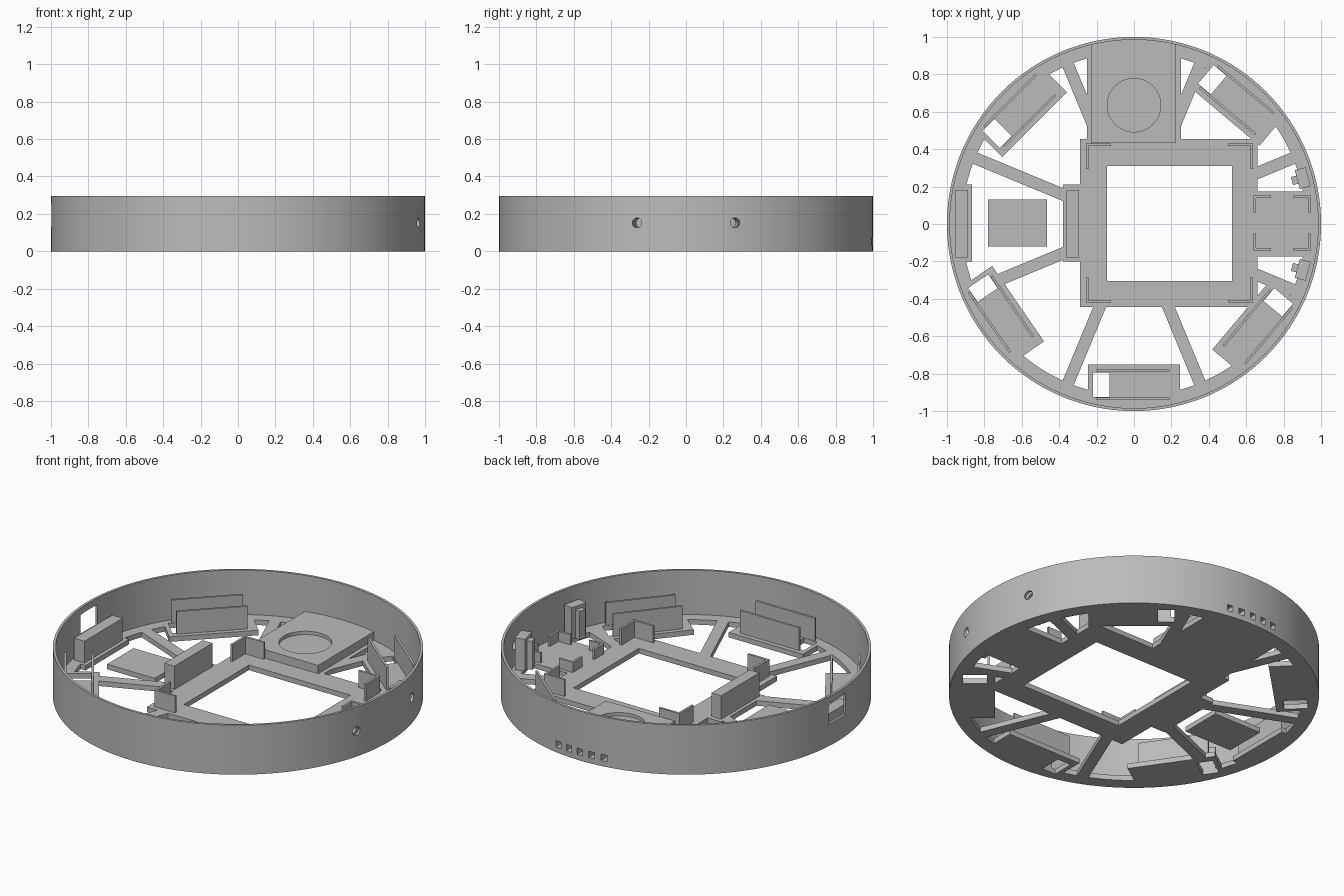
import bpy
from math import radians, cos, sin
from mathutils import Matrix, Vector

if "Cube" in bpy.data.objects:
    bpy.data.objects.remove(bpy.data.objects["Cube"], do_unlink=True)

grey = bpy.data.materials.new("plastic_grey")
grey.use_nodes = True
grey.diffuse_color = (0.5, 0.5, 0.5, 1)
grey.node_tree.nodes["Principled BSDF"].inputs["Base Color"].default_value = (0.5, 0.5, 0.5, 1)

WALL_H, BASE_T, INNER_R = 0.295, 0.03, 0.985


def prism(name, outline, z0, z1, angle=0):
    """Extrude a counter-clockwise outline, then turn it about the z axis."""
    n = len(outline)
    verts = [(x, y, z) for z in (z0, z1) for x, y in outline]
    faces = [list(range(n))[::-1], list(range(n, 2 * n))]
    faces += [(i, (i + 1) % n, (i + 1) % n + n, i + n) for i in range(n)]
    mesh = bpy.data.meshes.new(name)
    mesh.from_pydata(verts, [], faces)
    mesh.transform(Matrix.Rotation(radians(angle), 4, "Z"))
    mesh.materials.append(grey)
    ob = bpy.data.objects.new(name, mesh)
    bpy.context.collection.objects.link(ob)
    return ob


def box(name, x0, x1, y0, y1, z0, z1, angle=0):
    return prism(name, [(x0, y0), (x1, y0), (x1, y1), (x0, y1)], z0, z1, angle)


def arc(r, a0, a1, n):
    return [(r * cos(radians(a0 + (a1 - a0) * i / n)),
             r * sin(radians(a0 + (a1 - a0) * i / n))) for i in range(n + 1)]


def disc(name, r, z0, z1, n=160):
    return prism(name, arc(r, 0, 360, n)[:-1], z0, z1)


def combine(target, tool, operation):
    """Apply a boolean and discard the tool."""
    mod = target.modifiers.new("bool", "BOOLEAN")
    mod.operation, mod.solver, mod.object = operation, "EXACT", tool
    bpy.context.view_layer.objects.active = target
    bpy.ops.object.modifier_apply(modifier=mod.name)
    bpy.data.objects.remove(tool, do_unlink=True)


def smooth(ob):
    bpy.ops.object.select_all(action="DESELECT")
    ob.select_set(True)
    bpy.context.view_layer.objects.active = ob
    bpy.ops.object.shade_smooth_by_angle(angle=radians(30))


def bracket(name, x, y, dx, dy, length, top, t=0.013):
    """L-shaped corner clip whose arms run from (x, y) along dx and dy."""
    pts = [(0, 0), (length, 0), (length, t), (t, t), (t, length), (0, length)]
    pts = [(x + dx * u, y + dy * v) for u, v in pts]
    prism(name, pts if dx * dy > 0 else pts[::-1], BASE_T, top)


# Outer wall
wall = disc("outer_wall", 1.0, 0, WALL_H)
combine(wall, disc("bore", INNER_R, -0.1, 0.5), "DIFFERENCE")

# Base: rim, spokes, frame and platforms joined into one plate
base = disc("base_plate", INNER_R, 0, BASE_T)
combine(base, disc("bore", 0.92, -0.1, 0.1), "DIFFERENCE")
for k in range(8):
    combine(base, box("spoke", 0.3, 0.95, -0.032, 0.032, 0, BASE_T, 22.5 + 45 * k), "UNION")
combine(base, box("frame", -0.29, 0.66, -0.445, 0.455, 0, BASE_T), "UNION")
combine(base, box("side_platform", 0.6, 0.96, -0.175, 0.175, 0, BASE_T), "UNION")
combine(base, box("back_platform", -0.25, 0.25, 0.4, 0.94, 0, BASE_T), "UNION")
combine(base, box("inner_foot", -0.38, -0.2, -0.2, 0.21, 0, BASE_T), "UNION")
combine(base, box("outer_foot", -0.96, -0.866, -0.2, 0.21, 0, BASE_T), "UNION")

# Sensor mounts: direction, and the side its wire slot lies on
mounts = [(50, 1), (135, 1), (214.5, -1), (270, -1), (320, 1)]
for angle, side in mounts:
    combine(base, box("mount", 0.752, 0.94, -0.245, 0.245, 0, BASE_T, angle), "UNION")
for i, (angle, side) in enumerate(mounts):
    y0, y1 = sorted((0.13 * side, 0.22 * side))
    combine(base, box("slot", 0.795, 0.925, y0, y1, -0.1, 0.1, angle), "DIFFERENCE")
    y0, y1 = sorted((-0.19 * side, 0.2 * side))
    for label, r in (("inner", 0.779), ("outer", 0.928)):
        box(f"mount_{label}_fin_{i + 1}", r, r + 0.013, y0, y1, BASE_T, 0.165, angle)
combine(base, box("opening", -0.145, 0.525, -0.305, 0.31, -0.1, 0.1), "DIFFERENCE")

# Corner clips on the frame and on the side platform
for x, dx in ((-0.257, 1), (0.637, -1)):
    for y, dy in ((-0.42, 1), (0.43, -1)):
        bracket("frame_clip", x, y, dx, dy, 0.135, 0.13)
for x, dx in ((0.64, 1), (0.945, -1)):
    for y, dy in ((-0.142, 1), (0.153, -1)):
        bracket("platform_clip", x, y, dx, dy, 0.092, 0.09)

# Raised back block with a shallow round seat
block = prism("back_block", [(-0.23, 0.433), (0.225, 0.433)] + arc(INNER_R, 76.8, 103.5, 12),
              BASE_T, 0.08)
seat = disc("seat", 0.143, 0.06, 0.2, 64)
seat.data.transform(Matrix.Translation((0, 0.635, 0)))
combine(block, seat, "DIFFERENCE")

# Support blocks and the loose tray
box("outer_support", -0.957, -0.888, -0.178, 0.182, BASE_T, 0.16)
box("inner_support", -0.36, -0.295, -0.178, 0.182, BASE_T, 0.17)
box("tray", -0.78, -0.465, -0.12, 0.13, 0, BASE_T)

# Lamp posts beside the side platform, with round ports through the wall
for angle in (-15.2, 15.2):
    post = box("lamp_post", 0.905, 0.965, -0.052, 0.052, BASE_T, 0.22, angle)
    tab = box("tab", 0.875, 0.92, -0.022, 0.022, BASE_T, 0.2, angle)
    combine(post, tab, "UNION")
    for target in (post, wall):
        port = disc("port", 0.026, 0.92, 1.1, 32)
        port.data.transform(Matrix.Rotation(radians(angle), 4, "Z")
                            @ Matrix.Translation((0, 0, 0.152))
                            @ Matrix.Rotation(radians(90), 4, "Y"))
        combine(target, port, "DIFFERENCE")

# Row of vents at the back and a window in the side wall
for i in range(5):
    x = (i - 2) * 0.075
    combine(wall, box("vent", x - 0.018, x + 0.018, 0.9, 1.1, 0.032, 0.07), "DIFFERENCE")
    combine(block, box("vent", x - 0.018, x + 0.018, 0.93, 1.1, 0.032, 0.07), "DIFFERENCE")
combine(wall, box("window", -1.1, -0.9, -0.08, 0.08, 0.13, 0.255), "DIFFERENCE")

smooth(wall)
smooth(base)
smooth(block)
